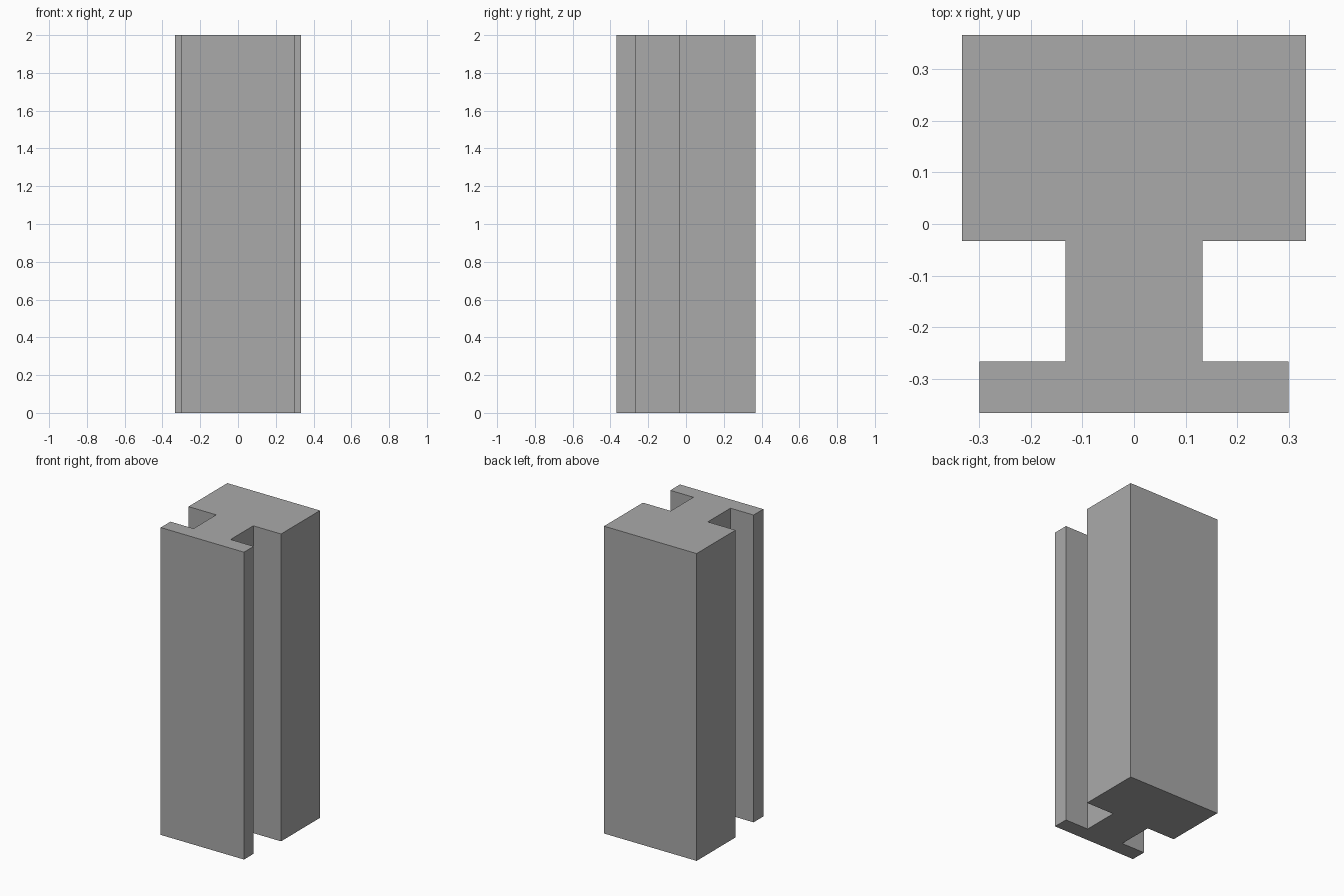
import bpy
import bmesh

cube = bpy.data.objects.get("Cube")
if cube:
    bpy.data.objects.remove(cube, do_unlink=True)

HEIGHT = 2.0

# Plain grey material
grey = bpy.data.materials.new("plain_grey")
grey.use_nodes = True
colour = (0.4, 0.4, 0.4, 1.0)
grey.diffuse_color = colour
grey.node_tree.nodes["Principled BSDF"].inputs["Base Color"].default_value = colour

# Right half of the section, front to back: flange, web, thick block
half = [(0.3, -0.3667), (0.3, -0.2667), (0.1333, -0.2667),
        (0.1333, -0.0333), (0.3333, -0.0333), (0.3333, 0.3667)]
outline = half + [(-x, y) for x, y in reversed(half)]

# Extrude the mirrored section into a post
bm = bmesh.new()
base = bm.faces.new([bm.verts.new((x, y, 0)) for x, y in outline])
top = bmesh.ops.extrude_face_region(bm, geom=[base], use_keep_orig=True)
bmesh.ops.translate(bm, vec=(0, 0, HEIGHT),
                    verts=[v for v in top["geom"] if isinstance(v, bmesh.types.BMVert)])
bmesh.ops.recalc_face_normals(bm, faces=bm.faces)

mesh = bpy.data.meshes.new("grooved_post")
bm.to_mesh(mesh)
bm.free()
mesh.materials.append(grey)
post = bpy.data.objects.new("grooved_post", mesh)
bpy.context.collection.objects.link(post)
